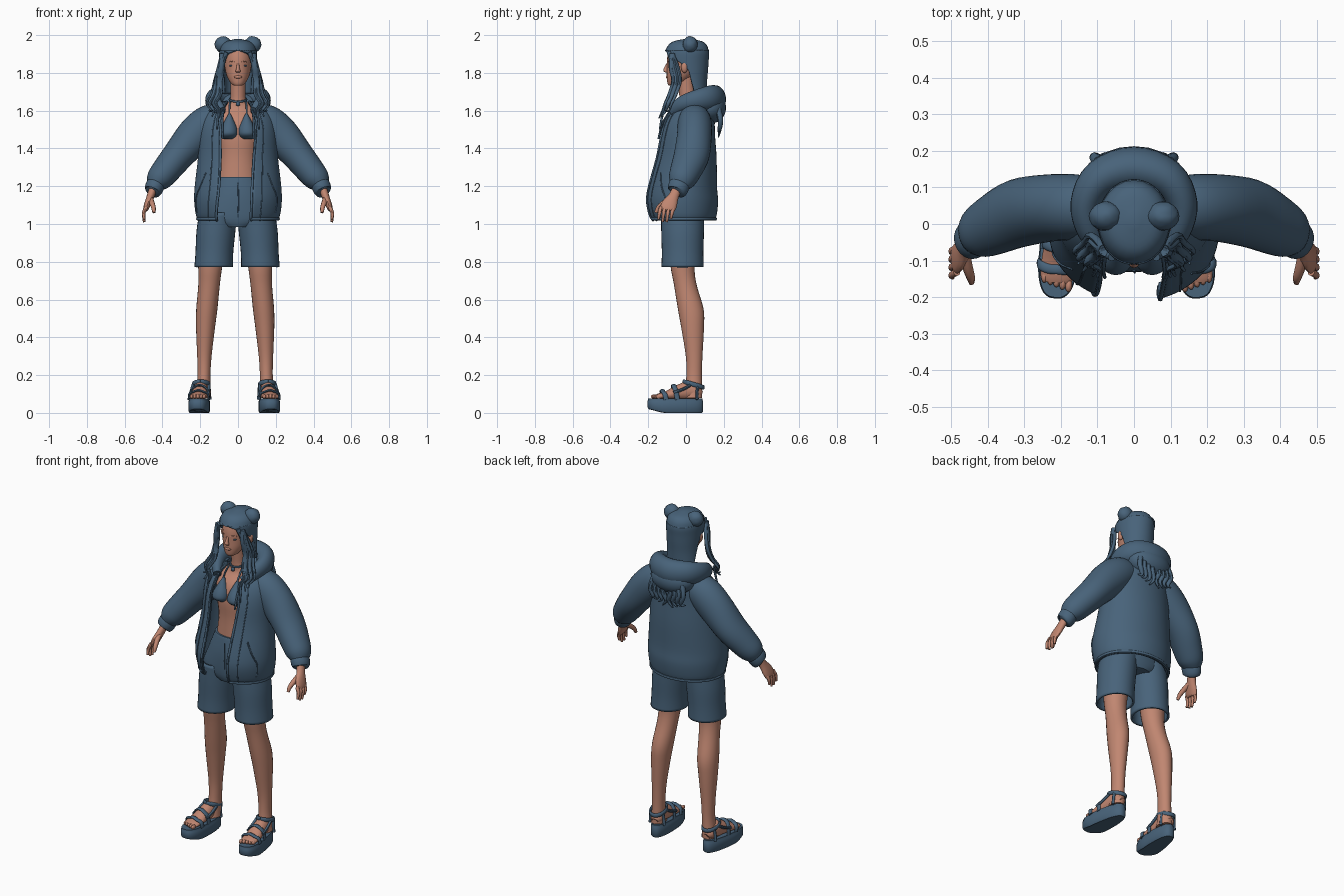
import bpy, bmesh, math, random
from mathutils import Vector, Matrix

random.seed(4)
cube = bpy.data.objects.get("Cube")
if cube:
    bpy.data.objects.remove(cube, do_unlink=True)


def material(name, rgb):
    m = bpy.data.materials.new(name)
    m.use_nodes = True
    m.diffuse_color = (*rgb, 1)
    node = m.node_tree.nodes["Principled BSDF"]
    node.inputs["Base Color"].default_value = (*rgb, 1)
    node.inputs["Roughness"].default_value = 0.8
    return m


BLUE = material("slate blue", (0.065, 0.125, 0.195))
SKIN = material("warm skin", (0.53, 0.24, 0.165))
X, Y, Z = Vector((1, 0, 0)), Vector((0, 1, 0)), Vector((0, 0, 1))
made = []


def finish(name, bm, mat, thickness=0):
    bmesh.ops.recalc_face_normals(bm, faces=bm.faces)
    me = bpy.data.meshes.new(name)
    bm.to_mesh(me)
    bm.free()
    me.materials.append(mat)
    ob = bpy.data.objects.new(name, me)
    bpy.context.collection.objects.link(ob)
    if thickness:
        mod = ob.modifiers.new("cloth thickness", 'SOLIDIFY')
        mod.thickness = thickness
        mod.offset = -1
    made.append(ob)
    return ob


def smooth(st, steps=4):
    """Catmull-Rom interpolation through tuples of any length."""
    out = []
    for i in range(len(st) - 1):
        a, b, c, d = st[max(i - 1, 0)], st[i], st[i + 1], st[min(i + 2, len(st) - 1)]
        for k in range(steps):
            t = k / steps
            out.append(tuple(q + 0.5 * t * (r - p + t * (2*p - 5*q + 4*r - s + t * (3*(q - r) + s - p)))
                             for p, q, r, s in zip(a, b, c, d)))
    return out + [st[-1]]


def skin_rows(bm, rows, closed):
    n = len(rows[0])
    for a, b in zip(rows, rows[1:]):
        for j in range(n if closed else n - 1):
            k = (j + 1) % n
            bm.faces.new((a[j], a[k], b[k], b[j]))


def loft(name, st, mat, ref=None, n=24, steps=4, thickness=0):
    """Sweep ellipses (x, y, z, ra, rb); ref=None keeps the rings level."""
    st = smooth(st, steps)
    bm, rows = bmesh.new(), []
    for i, (x, y, z, ra, rb) in enumerate(st):
        u, v = X, Y
        if ref:
            t = (Vector(st[min(i + 1, len(st) - 1)][:3]) - Vector(st[max(i - 1, 0)][:3])).normalized()
            u = t.cross(ref).normalized()
            v = t.cross(u)
        rows.append([bm.verts.new(Vector((x, y, z)) + u * ra * math.cos(a) + v * rb * math.sin(a))
                     for a in (2 * math.pi * k / n for k in range(n))])
    skin_rows(bm, rows, True)
    if not thickness:
        bm.faces.new(rows[0])
        bm.faces.new(rows[-1])
    return finish(name, bm, mat, thickness)


def tube(name, pts, r, mat, ref=Y, tip=1.0, n=8):
    """Round cord through points, tapering to tip."""
    m = len(pts) - 1
    rad = [r * (1 + (tip - 1) * (i / m) ** 2) for i in range(m + 1)]
    return loft(name, [(*p, q, q) for p, q in zip(pts, rad)], mat, ref, n)


def wrap(name, st, mat, thickness, n=48):
    """Open-fronted shell from (z, y, rx, ry, right_gap, left_gap) in degrees."""
    bm, rows = bmesh.new(), []
    for z, cy, rx, ry, gr, gl in smooth(st):
        row = []
        for j in range(n + 1):
            a = math.radians(gl + (360 - gl - gr) * j / n)
            row.append(bm.verts.new((rx * math.sin(a), cy - ry * math.cos(a), z)))
        rows.append(row)
    grid = [[v.co.copy() for v in r] for r in rows]
    skin_rows(bm, rows, False)
    finish(name, bm, mat, thickness)
    return grid


def ball(name, c, r, mat, jitter=0.0):
    bm = bmesh.new()
    bmesh.ops.create_icosphere(bm, subdivisions=3, radius=1)
    for v in bm.verts:
        v.co *= 1 + random.uniform(-jitter, jitter)
    bmesh.ops.transform(bm, matrix=Matrix.Translation(c) @ Matrix.Diagonal((*r, 1)), verts=bm.verts)
    return finish(name, bm, mat)


# Torso, neck and head
loft("torso", [(0, -.02, 1.2, .115, .085), (0, -.02, 1.35, .1, .08), (0, -.015, 1.46, .115, .09),
               (0, 0, 1.55, .125, .085), (0, .02, 1.61, .095, .06), (0, .015, 1.65, .047, .05),
               (0, .005, 1.7, .04, .042), (0, 0, 1.78, .042, .045)], SKIN)
loft("head", [(0, -.07, 1.732, .02, .02), (0, -.055, 1.745, .038, .043), (0, -.032, 1.78, .058, .07),
              (0, -.012, 1.82, .069, .09), (0, 0, 1.88, .075, .1), (0, .005, 1.94, .066, .09)], SKIN)
loft("nose", [(0, -.098, 1.85, .006, .006), (0, -.106, 1.825, .009, .011), (0, -.108, 1.81, .014, .012),
              (0, -.1, 1.802, .01, .008)], SKIN, n=12)
ball("lips", (0, -.098, 1.778), (.021, .009, .008), SKIN)
tube("choker", [(.044 * math.sin(a), .008 - .05 * math.cos(a), 1.66 + .012 * -math.cos(a))
                for a in (math.pi * k / 6 for k in range(13))], .006, BLUE, Z)
ball("choker_charm", (0, -.05, 1.636), (.012, .007, .012), BLUE)

# Beanie crown and hair falling from it
loft("hat_crown", [(0, .005, 1.915, .098, .116), (0, .008, 1.945, .088, .103),
                   (0, .01, 1.967, .062, .076), (0, .01, 1.98, .012, .015)], BLUE)
wrap("hat_sides", [(1.69, .035, .09, .075, 100, 100), (1.76, .02, .092, .092, 95, 95),
                   (1.82, .012, .096, .105, 88, 88), (1.865, .006, .099, .114, 62, 62),
                   (1.9, .005, .1, .118, 36, 36), (1.92, .005, .098, .117, 3, 3)], BLUE, .02)

for s, side in ((1, "left"), (-1, "right")):
    def P(*pts, dx=0.0):
        """Mirror points to this side, keeping any radii."""
        return [(s * p[0] + dx, *p[1:]) for p in pts]

    # Face details
    ball(side + "_eye", P((.031, -.083, 1.838))[0], (.016, .009, .006), BLUE)
    tube(side + "_eyebrow", P((.015, -.098, 1.856), (.034, -.092, 1.861), (.05, -.078, 1.856)), .002, SKIN)
    ball(side + "_ear", P((.088, -.008, 1.83))[0], (.014, .018, .03), SKIN)
    ball(side + "_hat_ear", P((.078, .022, 1.95))[0], (.045, .04, .044), BLUE, .04)

    # Wavy locks in front of the shoulders
    for k, (dx, dy, end) in enumerate(((0, 0, 1.5), (.022, .012, 1.57), (-.01, -.004, 1.56), (.035, .03, 1.6))):
        lock = [(.08, -.072, 1.9), (.09 + dx * .3, -.075 + dy, 1.83), (.1 + dx * .6, -.062 + dy, 1.76),
                (.103 + dx, -.082 + dy, 1.69), (.128 + dx, -.105 + dy, 1.64),
                (.105 + dx, -.12 + dy, 1.6), (.112 + dx * 1.2, -.14 + dy, end)]
        tube(side + "_front_lock", P(*lock), .017 - .002 * k, BLUE, tip=.25)
    tube(side + "_temple_hair", P((.06, -.09, 1.91), (.078, -.078, 1.86), (.083, -.07, 1.8),
                                  (.095, -.07, 1.73)), .012, BLUE, tip=.6)

    # Hair ends below the hood at the back
    for k in range(4):
        x = .012 + .028 * k
        tube(side + "_back_lock", P((x, .17, 1.61), (x + .012, .182, 1.55), (x - .004, .178, 1.5),
                                    (x + .022, .172, 1.46 + .012 * k)), .016, BLUE, tip=.2)

    # Bikini top
    loft(side + "_bikini_cup", P((.05, -.085, 1.45, .03, .02), (.05, -.093, 1.475, .046, .045),
                                 (.048, -.088, 1.51, .042, .044), (.046, -.08, 1.55, .023, .026),
                                 (.045, -.072, 1.585, .005, .008)), BLUE)
    tube(side + "_bikini_strap", P((.046, -.08, 1.57), (.046, -.055, 1.61), (.042, -.01, 1.65)), .005, BLUE)

    # Sleeve, cuff and hand
    loft(side + "_sleeve", P((.1, .045, 1.555, .085, .08), (.16, .046, 1.53, .097, .09),
                             (.23, .044, 1.465, .098, .092), (.315, .03, 1.365, .084, .094),
                             (.38, 0, 1.285, .076, .084), (.42, -.022, 1.235, .067, .072),
                             (.44, -.036, 1.203, .045, .052)), BLUE, Y, 32)
    loft(side + "_cuff", P((.428, -.028, 1.222, .046, .052), (.44, -.038, 1.2, .05, .056),
                           (.45, -.046, 1.175, .046, .052), (.454, -.05, 1.168, .036, .04)), BLUE, Y)
    loft(side + "_palm", P((.445, -.042, 1.2, .022, .026), (.462, -.064, 1.15, .02, .027),
                           (.477, -.085, 1.11, .018, .04), (.488, -.098, 1.08, .014, .04),
                           (.49, -.1, 1.07, .008, .03)), SKIN, Y, 16)
    for k, tip in enumerate((1.025, 1.012, 1.01, 1.028)):
        y = -.132 + .022 * k
        tube(side + "_finger", P((.485, y, 1.09), (.499, y - .008, 1.058), (.497, y - .014, tip)),
             .0105, SKIN, tip=.6)
    tube(side + "_thumb", P((.465, -.075, 1.14), (.455, -.12, 1.11), (.447, -.147, 1.085),
                            (.445, -.16, 1.06)), .015, SKIN, X, .55)

    # Shorts leg and bare leg
    loft(side + "_shorts_leg", P((.124, -.018, .772, .102, .112), (.12, -.018, .85, .1, .11),
                                 (.112, -.018, .96, .103, .113), (.1, -.018, 1.06, .1, .113), dx=-.005),
         BLUE, n=32, thickness=.012)
    loft(side + "_leg", P((.125, -.015, .95, .08, .08), (.132, -.018, .78, .064, .064),
                          (.138, -.004, .68, .057, .06), (.15, .025, .55, .056, .068),
                          (.157, .035, .45, .05, .06), (.163, .043, .3, .038, .044),
                          (.165, .043, .2, .034, .041), (.168, .04, .13, .037, .045),
                          (.17, .036, .08, .04, .05), dx=-.015), SKIN)

    # Platform sandal and foot, built pointing forward and then turned out
    first = len(made)
    bm, rows = bmesh.new(), []
    for z, grow in ((0, -.006), (.008, 0), (.062, 0), (.068, -.004), (.075, -.003)):
        row = []
        for k in range(40):
            a = 2 * math.pi * k / 40
            y = (.148 + grow) * math.copysign(abs(math.sin(a)) ** .85, math.sin(a))
            width = .054 - .05 * y + grow
            x = width * math.copysign(abs(math.cos(a)) ** .75, math.cos(a))
            lift = .022 * max(0, (-y - .06) / .088) if z < .02 else 0
            row.append(bm.verts.new((x, y - .057, z + lift)))
        rows.append(row)
    skin_rows(bm, rows, True)
    bm.faces.new(rows[0])
    bm.faces.new(rows[-1])
    finish(side + "_sandal_sole", bm, BLUE)
    loft(side + "_foot", [(0, .08, .095, .02, .02), (0, .06, .105, .036, .035), (0, .02, .118, .038, .05),
                          (0, -.04, .108, .041, .04), (0, -.1, .093, .046, .024),
                          (0, -.145, .087, .045, .016), (0, -.16, .085, .038, .012)], SKIN, Z)
    for k in range(5):
        ball(side + "_toe", (s * (-.034 + .017 * k), -.166 + .005 * k, .086), (.0095, .018, .012), SKIN)
    for y, w, h in ((-.125, .053, .11), (-.065, .048, .137)):
        arch = [(-w, y + .015, .07), (-w * .92, y + .008, h * .5 + .045), (-w * .5, y, h + .002), (0, y, h + .01),
                (w * .5, y, h + .002), (w * .92, y + .008, h * .5 + .045), (w, y + .015, .07)]
        loft(side + "_sandal_strap", [(*p, .006, .013) for p in arch], BLUE, Y, 12)
    ring = [(.043 * math.sin(a), .04 - .053 * math.cos(a), .15 + .015 * math.cos(a))
            for a in (math.pi * k / 8 for k in range(17))]
    loft(side + "_ankle_strap", [(*p, .006, .012) for p in ring], BLUE, Z, 12)
    for q in (-1, 1):
        tube(side + "_side_strap", [(q * .047, -.07, .108), (q * .046, -.02, .125), (q * .043, .02, .147)],
             .008, BLUE, Z)
        tube(side + "_heel_strap", [(q * .045, .055, .07), (q * .042, .055, .11), (q * .04, .06, .142)],
             .008, BLUE)
    turn = Matrix.Translation((s * .178 - .02, 0, 0)) @ Matrix.Rotation(s * math.radians(5), 4, 'Z')
    for ob in made[first:]:
        ob.data.transform(turn)

# Shorts top
loft("shorts_top", [(-.005, -.018, .985, .1, .1), (-.005, -.018, 1.03, .195, .112),
                    (0, -.018, 1.14, .165, .113), (0, -.02, 1.23, .128, .098), (0, -.02, 1.25, .122, .092)],
     BLUE, n=32)
tube("shorts_fly_seam", [(0, -.127, 1.22), (.002, -.133, 1.12), (0, -.128, 1.03)], .003, BLUE)

# Open jacket body
grid = wrap("jacket_body", [(1.018, -.015, .205, .165, 33, 20), (1.045, -.018, .222, .18, 31, 18),
                            (1.12, -.022, .232, .192, 28, 18), (1.2, -.02, .229, .184, 26, 19),
                            (1.35, -.002, .212, .164, 26, 23), (1.48, .005, .205, .148, 27, 27),
                            (1.56, .02, .19, .132, 26, 26), (1.615, .038, .15, .11, 30, 30),
                            (1.65, .045, .095, .08, 38, 38)], BLUE, .014, 64)
tube("jacket_hem_roll", [p for p in grid[2][::4]], .009, BLUE, Z)
for j, side in ((0, "left"), (-1, "right")):
    tube(side + "_zip_edge", [r[j] for r in grid[::2]], .007, BLUE)
    tube(side + "_zip_seam", [r[3 if j == 0 else -4] for r in grid[::2]], .003, BLUE)
    pocket = [grid[i][k if j == 0 else -1 - k] for i, k in ((5, 9), (9, 9), (12, 7), (14, 5))]
    tube(side + "_pocket_seam", pocket, .004, BLUE)
    s = 1 if j == 0 else -1
    tube(side + "_drawstring", [(s * .078, -.085, 1.6), (s * .083, -.126, 1.53), (s * .08, -.146, 1.45)],
         .005, BLUE)

# Hood lying around the neck and down the back
half = [(.085, -.075, 1.595, .022, .03), (.12, -.02, 1.635, .035, .042), (.132, .055, 1.655, .042, .055),
        (.09, .125, 1.665, .053, .068)]
back = [(0, .152, 1.66, .06, .075)]
loft("hood_roll", half + back + [(-p[0], *p[1:]) for p in reversed(half)], BLUE, Z, 24)
ball("hood_pouch", (0, .125, 1.615), (.135, .088, .085), BLUE)

# Smooth shading with sharp edges kept
bpy.ops.object.select_all(action='DESELECT')
for ob in made:
    ob.select_set(True)
bpy.context.view_layer.objects.active = made[0]
bpy.ops.object.shade_smooth_by_angle(angle=math.radians(45))
